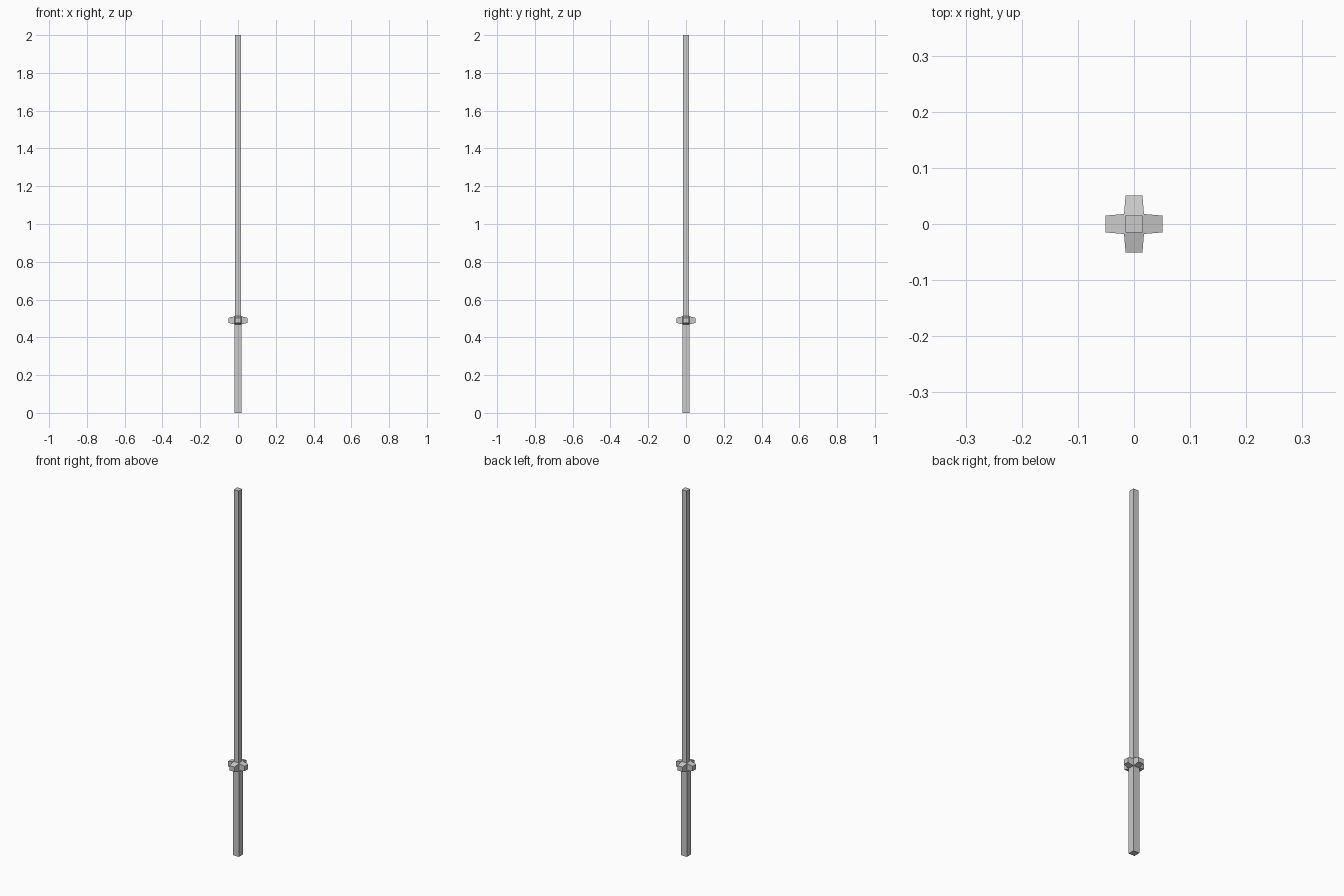
import bpy, bmesh
from mathutils import Matrix

if "Cube" in bpy.data.objects:
    bpy.data.objects.remove(bpy.data.objects["Cube"])


def loft(name, sections, turn=0):
    """Closed four-sided solid through (half width, half depth, height) sections."""
    bm = bmesh.new()
    rings = [[bm.verts.new((sx * w, sy * d, z))
              for sx, sy in ((-1, -1), (1, -1), (1, 1), (-1, 1))]
             for w, d, z in sections]
    for a, b in zip(rings, rings[1:]):
        for i in range(4):
            j = (i + 1) % 4
            bm.faces.new((a[i], a[j], b[j], b[i]))
    bm.faces.new(rings[0][::-1])
    bm.faces.new(rings[-1])
    mesh = bpy.data.meshes.new(name)
    bm.to_mesh(mesh)
    bm.free()
    ob = bpy.data.objects.new(name, mesh)
    bpy.context.collection.objects.link(ob)
    return ob


# Thicker square grip and slimmer square shaft
loft("grip", [(0.018, 0.018, 0), (0.018, 0.018, 0.475)])
loft("shaft", [(0.015, 0.015, 0.505), (0.015, 0.015, 2.0)])

# Collar block joining grip and shaft
loft("collar", [(0.018, 0.018, 0.47), (0.018, 0.018, 0.49), (0.015, 0.015, 0.512)])

# Four stubby guard arms, tapering outward
for k, side in enumerate(("right", "back", "left", "front")):
    arm = loft("guard_arm_" + side, [(0.022, 0.018, 0.015), (0.013, 0.015, 0.051)])
    # lay the loft axis along +x, then spin around the shaft
    arm.data.transform(Matrix.Translation((0, 0, 0.49))
                       @ Matrix.Rotation(k * 1.5707963, 4, 'Z')
                       @ Matrix.Rotation(1.5707963, 4, 'Y'))
